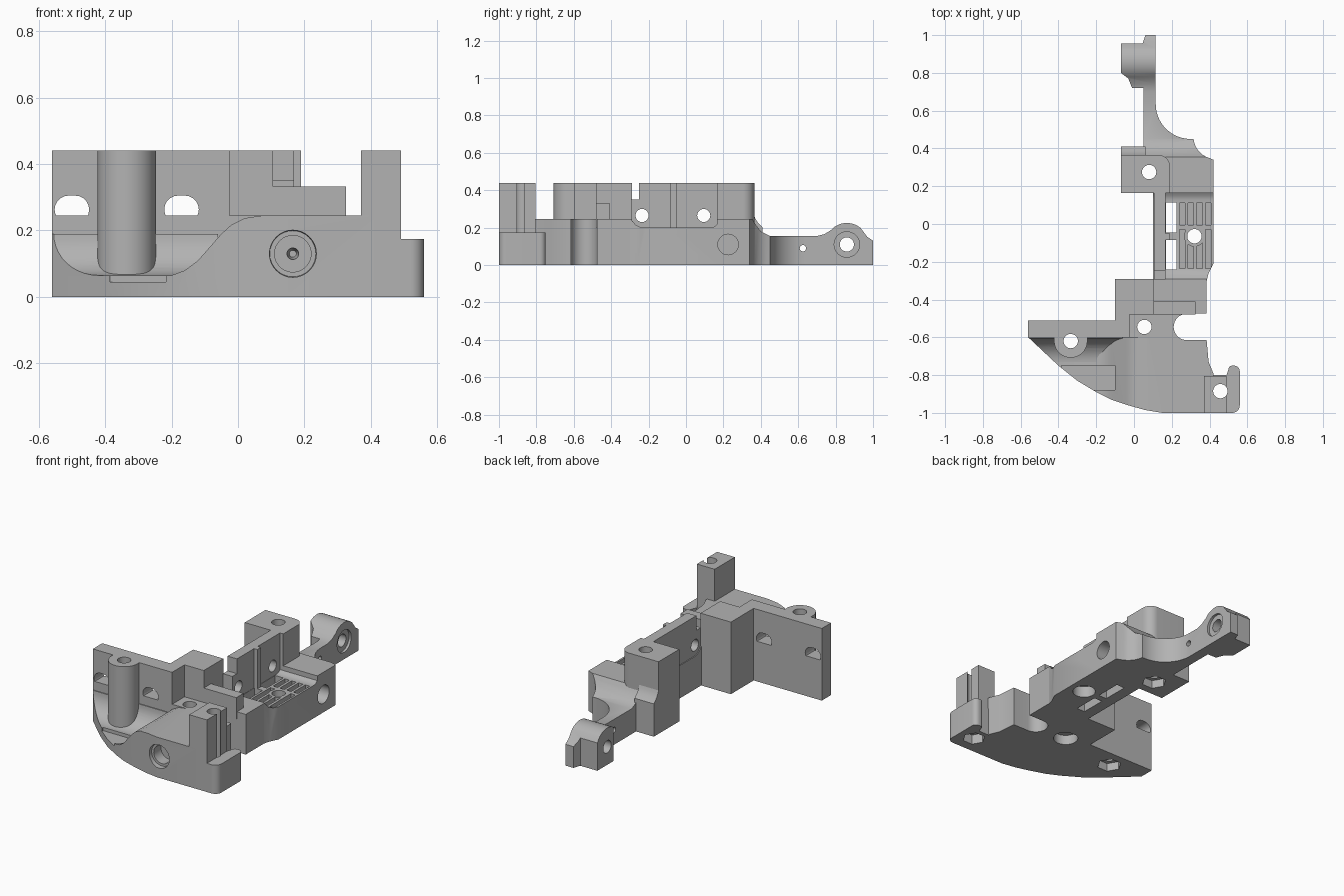
import bpy
import bmesh
from math import sin, cos, radians, pi
from mathutils import Vector

start_cube = bpy.data.objects.get("Cube")
if start_cube:
    bpy.data.objects.remove(start_cube, do_unlink=True)

grey = bpy.data.materials.new("plain_grey")
grey.use_nodes = True
colour = (0.45, 0.45, 0.45, 1)
grey.diffuse_color = colour
grey.node_tree.nodes["Principled BSDF"].inputs["Base Color"].default_value = colour

parts = []
PLACE = {
    "x": lambda a, b, h: Vector((h, a, b)),
    "y": lambda a, b, h: Vector((a, h, b)),
    "z": lambda a, b, h: Vector((a, b, h)),
}


def arc(centre, radius, start, end, steps=10):
    """Points along a circular arc, angles in degrees."""
    angles = [radians(start + (end - start) * i / steps) for i in range(steps + 1)]
    return [(centre[0] + radius * cos(a), centre[1] + radius * sin(a)) for a in angles]


def rect(left, right, low, high):
    return [(left, low), (right, low), (right, high), (left, high)]


def pill(centre, radius, half):
    """Slot outline, stretched along its first axis."""
    a, b = centre
    return arc((a + half, b), radius, -90, 90) + arc((a - half, b), radius, 90, 270)


def circle(centre, radius, sides=32):
    return arc(centre, radius, 0, 360, sides)[:-1]


def prism(name, axis, outline, low, high, end_scale=1):
    """Extrude an outline along an axis; end_scale tapers the far end."""
    bm = bmesh.new()
    mid = [sum(p[i] for p in outline) / len(outline) for i in (0, 1)]
    near = [bm.verts.new(PLACE[axis](a, b, low)) for a, b in outline]
    far = [bm.verts.new(PLACE[axis](mid[0] + (a - mid[0]) * end_scale,
                                    mid[1] + (b - mid[1]) * end_scale, high))
           for a, b in outline]
    bm.faces.new(near)
    bm.faces.new(far)
    for i in range(len(near)):
        j = (i + 1) % len(near)
        bm.faces.new((near[i], near[j], far[j], far[i]))
    bmesh.ops.recalc_face_normals(bm, faces=bm.faces)
    mesh = bpy.data.meshes.new(name)
    bm.to_mesh(mesh)
    bm.free()
    obj = bpy.data.objects.new(name, mesh)
    bpy.context.collection.objects.link(obj)
    return obj


def part(*args):
    obj = prism(*args)
    obj.data.materials.append(grey)
    parts.append(obj)
    return obj


def combine(targets, axis, outline, low, high, mode="DIFFERENCE", end_scale=1):
    """Boolean one tool prism against each target, then discard the tool."""
    tool = prism("tool", axis, outline, low, high, end_scale)
    tool.data.materials.append(grey)
    for obj in targets:
        mod = obj.modifiers.new("shape", "BOOLEAN")
        mod.operation, mod.solver, mod.object = mode, "EXACT", tool
        bpy.context.view_layer.update()
        graph = bpy.context.evaluated_depsgraph_get()
        result = bpy.data.meshes.new_from_object(obj.evaluated_get(graph))
        obj.modifiers.clear()
        obj.data = result
    bpy.data.objects.remove(tool, do_unlink=True)


TOP, DECK, FLOOR = 0.44, 0.245, 0.2
SCREW = 0.038

# Front base with its swept nose
nose = [(-.56, -.6), (-.4, -.75), (-.3, -.83), (-.2, -.89), (-.12, -.93),
        (-.03, -.96), (.06, -.985), (.15, -1)]
base_plan = nose + [(.42, -1), (.42, -.79), (.395, -.73), (.385, -.62),
                    (.385, -.29), (-.1, -.29), (-.1, -.51), (-.56, -.51)]
front_base = part("front_base", "z", base_plan, 0, DECK)
pocket = [(-.7, .065), (-.2, .065), (-.16, .08), (-.12, .11), (-.05, .19),
          (-.02, .217), (.02, .237), (.08, .246), (.08, TOP), (-.7, TOP)]
combine([front_base], "y", pocket, -1.1, -.6)
combine([front_base], "z", rect(-.385, -.1, -.88, -.75), .045, TOP)

# Fillet from the low floor up to the wall
wall_fillet = part("wall_fillet", "x",
                   [(-.73, .05), (-.59, .05), (-.59, .19)]
                   + arc((-.73, .19), .125, 0, -90), -.56, -.06)
combine([wall_fillet], "z", base_plan, 0, TOP, "INTERSECT")

# Upright wall with the corner block
wall_plan = [(-.56, -.6), (-.025, -.6), (-.025, -.48), (.105, -.48),
             (.105, -.29), (-.1, -.29), (-.1, -.51), (-.56, -.51)]
wall = part("wall", "z", wall_plan, 0, TOP)
for x in (-.5, -.17):
    combine([wall], "y", pill((x, .263), .042, .01), -.7, -.4)

# Screw boss on the wall
boss_at = (-.335, -.62)
boss = part("screw_boss", "z",
            arc(boss_at, .088, 180, 360, 20) + [(-.247, -.58), (-.423, -.58)], .03, TOP)
boss_group = [front_base, wall_fillet, wall, boss]
combine(boss_group, "z", circle(boss_at, SCREW), -1, 1)
combine(boss_group, "z", circle(boss_at, .07, 6), -1, .05)

# Deck screw hole, side notch and front nozzle bore
combine([front_base], "z", circle((.055, -.545), SCREW), -1, 1)
combine([front_base], "z", circle((.055, -.545), .07), -1, .06)
combine([front_base], "z", arc((.28, -.545), .07, 90, 270, 16)
        + [(.6, -.615), (.6, -.475)], -1, 1)
bore = (.165, .13)
combine([front_base], "y", circle(bore, .077), -1.1, -.97, end_scale=.9)
combine([front_base], "y", circle(bore, .055), -1.1, -.9)
combine([front_base], "y", circle(bore, .035), -1.1, -.82, end_scale=.3)

# Raised bar on the deck
part("deck_bar", "x", rect(-.48, -.41, FLOOR, .333), .1, .325)

# Foot and grooved post at the front corner
foot = part("corner_foot", "z",
            [(.4, -1)] + arc((.52, -.96), .04, -90, 0)
            + arc((.53, -.78), .03, 0, 90) + arc((.52, -.77), .02, 90, 180)
            + [(.49, -.8), (.4, -.8)], 0, .175)
post = part("corner_post", "z", rect(.37, .49, -1, -.805), .1, TOP)
foot_screw = (.457, -.885)
corner = [foot, post, front_base]
combine(corner, "z", circle(foot_screw, SCREW), -1, 1)
combine(corner, "z", circle(foot_screw, .065, 6), -1, .06)

# Middle floor with a window and vent grooves
middle = part("middle_floor", "x",
              [(-.3, 0), (-.3, DECK), (-.285, .235), (-.27, .215), (-.24, FLOOR),
               (.13, FLOOR), (.15, .205), (.17, .22), (.17, 0)], .1, .42)
combine([middle], "z", [(.1, -.3), (.385, -.3), (.395, -.26), (.42, -.21),
                        (.42, .17), (.1, .17)], -1, 1, "INTERSECT")
for low, high in ((-.24, -.085), (-.045, .115)):
    combine([middle], "z", rect(.17, .225, low, high), -1, 1)
for column in range(4):
    left = .24 + column * .046
    for low, high in ((-.235, -.03), (-.005, .11)):
        combine([middle], "z", rect(left, left + .03, low, high), .16, 1)
part("vent_boss", "z", circle((.32, -.065), .055), .1, FLOOR)
vent = [middle, parts[-1]]
combine(vent, "z", circle((.32, -.065), SCREW), -1, 1)
combine(vent, "z", circle((.32, -.065), .065), -1, .07)

# Thin side wall with a low tab and a rib
side_wall = part("side_wall", "x",
                 [(-.295, 0), (-.295, .35), (-.25, .35), (-.25, TOP),
                  (.17, TOP), (.17, 0)], .105, .168)
for y in (-.235, .095):
    combine([side_wall], "x", circle((y, .265), .035), -1, 1)
part("side_rib", "x", rect(-.085, -.05, .1, TOP), .16, .19)

# Tall rear block
rear_block = part("rear_block", "z",
                  [(-.07, .165), (.19, .165)] + arc((.13, .305), .06, 0, 90)
                  + [(-.07, .365)], 0, TOP)
flare = part("rear_flare", "x",
             [(.3, 0), (.3, .28), (.36, .28), (.37, .25), (.385, .225), (.41, .2),
              (.41, 0)], -.07, .06)

# Shoulder and rear arm: plan outline crossed with a side profile
arm_plan = ([(.05, .165), (.42, .165), (.42, .34)]
            + arc((.43, .46), .115, 255, 185, 6)
            + arc((.3, .635), .185, 275, 180, 14)
            + [(.115, 1), (.06, 1), (.045, .955), (-.07, .955), (-.07, .8),
               (-.03, .77), (-.01, .72), (.05, .72)])
arm = part("shoulder_and_arm", "z", arm_plan, 0, TOP)
arm_side = ([(.1, 0), (.1, DECK), (.355, DECK), (.37, .22), (.4, .18), (.45, .155)]
            + [(.7, .155), (.74, .165), (.78, .19)]
            + arc((.86, .11), .115, 125, 50, 8)
            + [(.97, .15), (1, .13), (1, 0)])
combine([arm], "x", arm_side, -1, 1, "INTERSECT")
block_group = [rear_block, flare, arm]
combine(block_group, "z", circle((.08, .275), SCREW), -1, 1)
combine(block_group, "z", circle((.08, .275), .07, 6), -1, .05)
combine([arm], "x", circle((.225, .11), .055), .2, 1)
combine([arm], "x", circle((.625, .09), .017), -1, 1)
combine([arm], "x", circle((.86, .11), SCREW), -1, 1)
combine([arm], "x", circle((.86, .11), .068), .1, 1)

# Smooth the curved sides, keep the corners crisp
bpy.ops.object.select_all(action="DESELECT")
for obj in parts:
    obj.select_set(True)
bpy.context.view_layer.objects.active = parts[0]
bpy.ops.object.shade_smooth_by_angle(angle=pi / 6)
